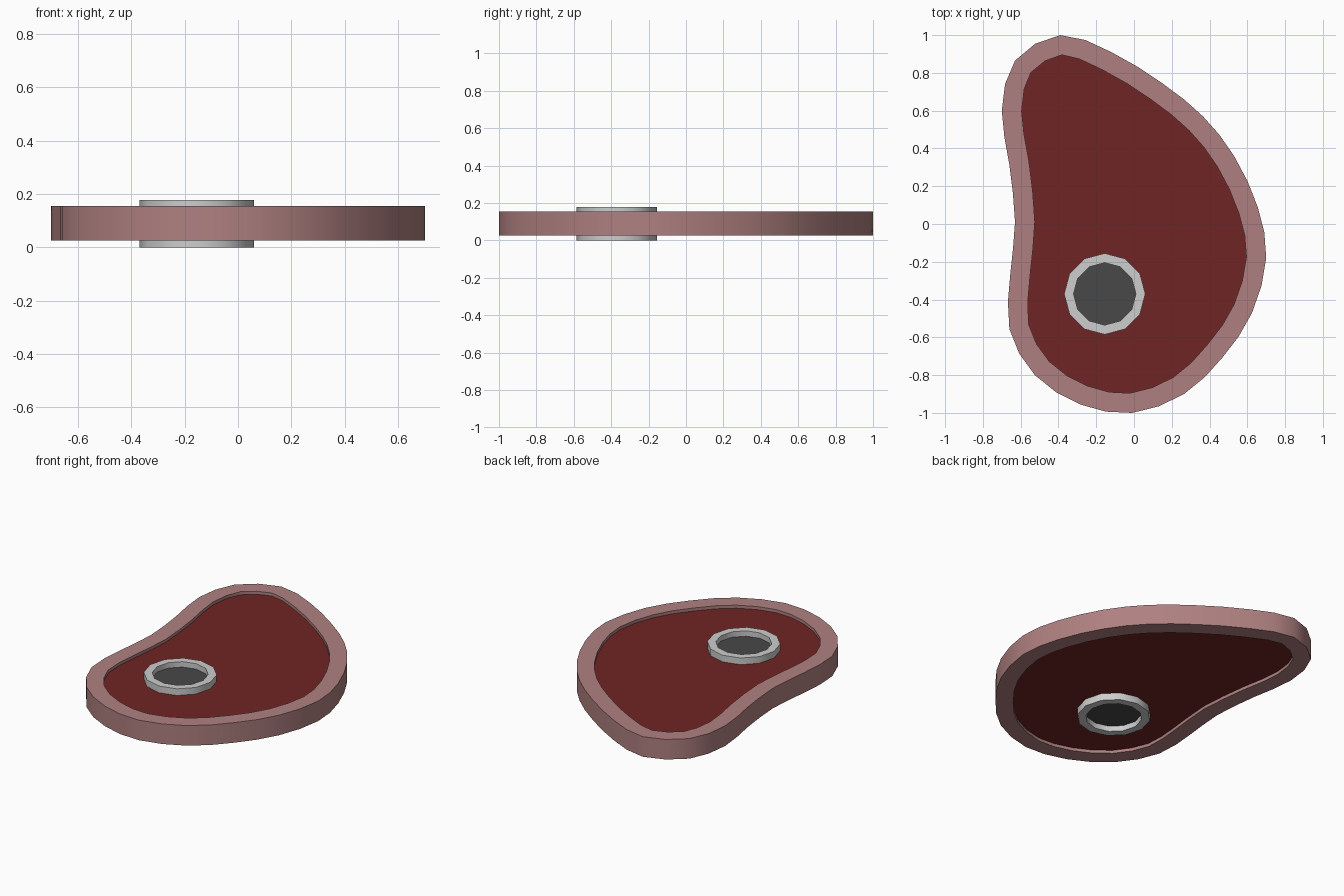
import bpy
import bmesh
import math
from mathutils import Vector

if "Cube" in bpy.data.objects:
    bpy.data.objects.remove(bpy.data.objects["Cube"], do_unlink=True)


def make_material(name, color):
    mat = bpy.data.materials.new(name)
    mat.use_nodes = True
    mat.diffuse_color = color
    mat.node_tree.nodes["Principled BSDF"].inputs["Base Color"].default_value = color
    return mat


def closed_spline(points, steps=2):
    """Sample a closed Catmull-Rom curve through the points."""
    pts = [Vector(p) for p in points]
    count = len(pts)
    result = []
    for i in range(count):
        a, b, c, d = (pts[(i + k - 1) % count] for k in range(4))
        for s in range(steps):
            t = s / steps
            result.append(b + 0.5 * t * (c - a
                          + t * (2 * a - 5 * b + 4 * c - d
                          + t * (3 * (b - c) + d - a))))
    return result


def inset(outline, distance):
    """Move a clockwise outline inwards along its normals."""
    result = []
    for i, p in enumerate(outline):
        tangent = (outline[(i + 1) % len(outline)] - outline[i - 1]).normalized()
        result.append(p + distance * Vector((tangent.y, -tangent.x)))
    return result


def circle(center, radius, sides=12):
    angles = [math.tau * i / sides for i in range(sides)]
    return [Vector(center) + radius * Vector((math.cos(a), math.sin(a))) for a in angles]


def finish(bm, name, mat):
    bmesh.ops.recalc_face_normals(bm, faces=bm.faces)
    mesh = bpy.data.meshes.new(name)
    bm.to_mesh(mesh)
    bm.free()
    mesh.materials.append(mat)
    obj = bpy.data.objects.new(name, mesh)
    bpy.context.collection.objects.link(obj)
    bpy.ops.object.select_all(action="DESELECT")
    obj.select_set(True)
    bpy.context.view_layer.objects.active = obj
    bpy.ops.object.shade_smooth_by_angle(angle=math.radians(35))
    return obj


def loop_verts(bm, outline, z):
    return [bm.verts.new((p.x, p.y, z)) for p in outline]


def bridge(bm, first, second):
    for i in range(len(first)):
        bm.faces.new((first[i - 1], first[i], second[i], second[i - 1]))


def make_band(name, outer, inner, bottom, top, mat):
    """Solid band between two outlines."""
    bm = bmesh.new()
    loops = [loop_verts(bm, outline, z) for outline, z in
             ((outer, bottom), (outer, top), (inner, top), (inner, bottom))]
    for i in range(4):
        bridge(bm, loops[i - 1], loops[i])
    return finish(bm, name, mat)


def make_slab(name, outline, bottom, top, mat):
    """Solid plate filling an outline."""
    bm = bmesh.new()
    low, high = loop_verts(bm, outline, bottom), loop_verts(bm, outline, top)
    bridge(bm, low, high)
    bm.faces.new(low)
    bm.faces.new(high)
    return finish(bm, name, mat)


fat = make_material("pink fat", (0.43, 0.216, 0.216, 1))
meat = make_material("dark red meat", (0.162, 0.018, 0.018, 1))
bone = make_material("pale bone", (0.61, 0.61, 0.61, 1))
marrow = make_material("dark marrow", (0.065, 0.065, 0.065, 1))

# Clockwise outline of the cut, from the narrow back end
cut = closed_spline([
    (-.39, 1), (-.12, .91), (.15, .745), (.365, .57), (.53, .36),
    (.655, .09), (.7, -.18), (.625, -.47), (.47, -.705), (.265, -.9),
    (-.01, -1), (-.285, -.955), (-.525, -.8), (-.66, -.555), (-.655, -.265),
    (-.63, .01), (-.66, .315), (-.7, .6), (-.63, .865)])

# Fat rim with the meat slightly sunk on both sides
make_band("fat_rim", cut, inset(cut, .105), .025, .155, fat)
make_slab("meat", inset(cut, .095), .045, .135, meat)

# Round bone standing proud, with sunk marrow
spot = (-.155, -.37)
make_band("bone_ring", circle(spot, .215), circle(spot, .165), 0, .178, bone)
make_slab("marrow", circle(spot, .175), .035, .143, marrow)
